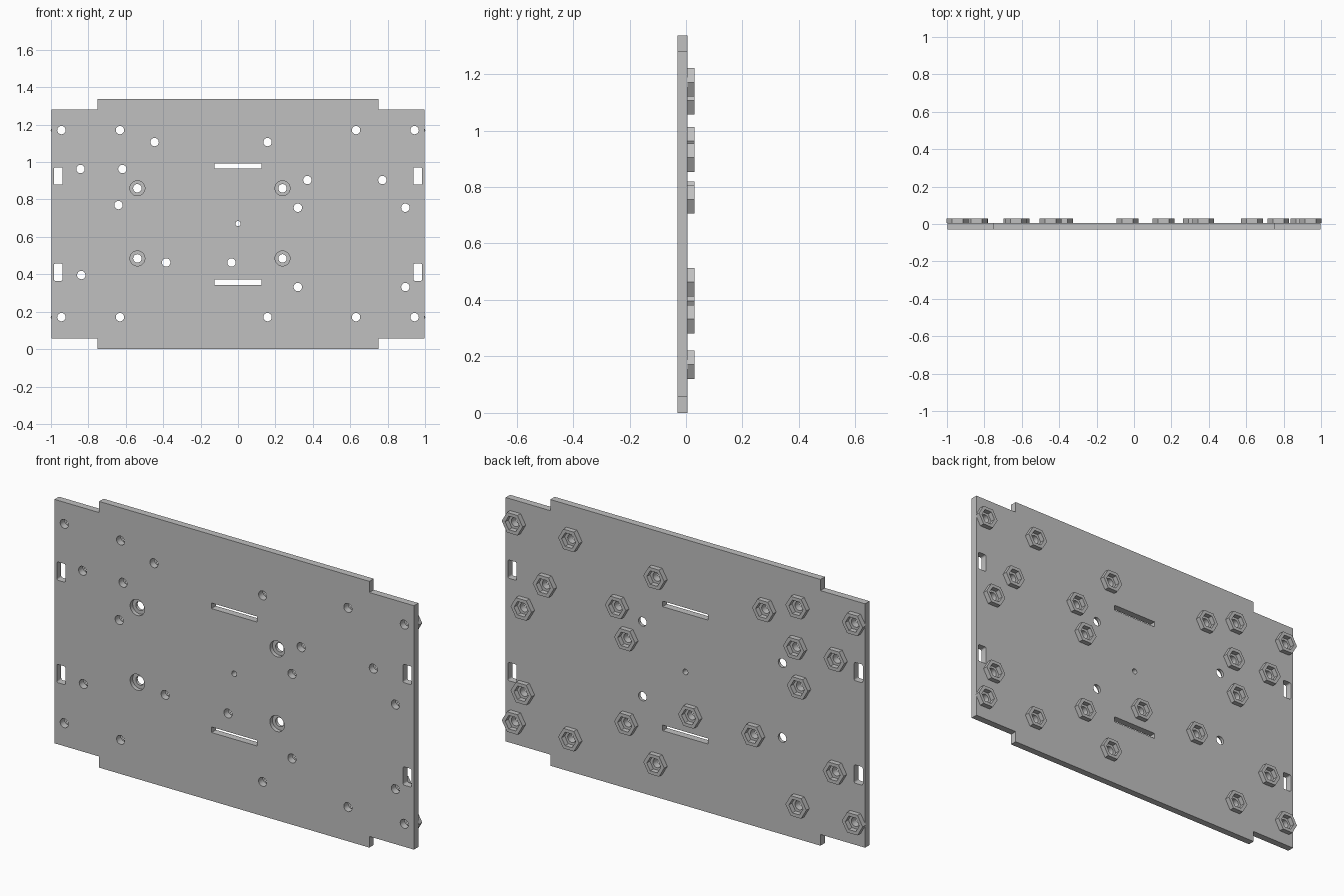
import bpy, bmesh, math

old = bpy.data.objects.get("Cube")
if old:
    bpy.data.objects.remove(old, do_unlink=True)

FRONT, FACE, BACK = -0.03, 0.005, 0.03   # plate front, plate back, socket rim
MID = 0.668                              # mid height of the plate

grey = bpy.data.materials.new("plain grey")
grey.use_nodes = True
grey.diffuse_color = (0.53, 0.53, 0.53, 1)
grey.node_tree.nodes["Principled BSDF"].inputs["Base Color"].default_value = grey.diffuse_color


def ring(cx, cz, r, n):
    return [(cx + r * math.cos(i * math.tau / n), cz + r * math.sin(i * math.tau / n))
            for i in range(n)]


def rounded_box(cx, cz, w, h, r):
    pts = []
    for k, (sx, sz) in enumerate([(1, 1), (-1, 1), (-1, -1), (1, -1)]):
        for j in range(4):
            a = (k + j / 3) * math.pi / 2
            pts.append((cx + sx * (w / 2 - r) + r * math.cos(a),
                        cz + sz * (h / 2 - r) + r * math.sin(a)))
    return pts


def prism(bm, outline, y0, y1):
    a = [bm.verts.new((x, y0, z)) for x, z in outline]
    b = [bm.verts.new((x, y1, z)) for x, z in outline]
    bm.faces.new(a)
    bm.faces.new(b[::-1])
    for i in range(len(a)):
        j = (i + 1) % len(a)
        bm.faces.new((a[j], a[i], b[i], b[j]))


def make_object(name, bm):
    bmesh.ops.recalc_face_normals(bm, faces=bm.faces)
    mesh = bpy.data.meshes.new(name)
    bm.to_mesh(mesh)
    bm.free()
    mesh.materials.append(grey)
    obj = bpy.data.objects.new(name, mesh)
    bpy.context.scene.collection.objects.link(obj)
    return obj


# Screw hole centres, grouped by height
rows = {
    1.171: (-0.944, -0.631, 0.631, 0.944),
    1.107: (-0.446, 0.158),
    0.963: (-0.842, -0.618),
    0.904: (0.371, 0.772),
    0.77: (-0.639,),
    0.756: (0.32, 0.895),
    0.463: (-0.384, -0.035),
    0.396: (-0.838,),
    0.332: (0.32, 0.895),
    0.171: (-0.944, -0.631, 0.158, 0.631, 0.944),
}
screws = [(x, z) for z, xs in rows.items() for x in xs]
mounts = [(x, z) for x in (-0.538, 0.238) for z in (0.485, 0.86)]

# Plate with stepped corners
bm = bmesh.new()
quarter = [(0.998, 0.612), (0.75, 0.612), (0.75, MID)]
outline = []
for sx, sz, step in [(1, 1, 1), (-1, 1, -1), (-1, -1, 1), (1, -1, -1)]:
    outline += [(sx * x, MID + sz * z) for x, z in quarter[::step]]
prism(bm, outline, FRONT, FACE)
plate = make_object("mounting_plate", bm)

# Through holes and slots
holes = bmesh.new()
for x, z in screws + mounts:
    prism(holes, ring(x, z, 0.0225, 24), -0.1, 0.1)
prism(holes, ring(0, 0.671, 0.014, 16), -0.1, 0.1)
for s in (-1, 1):
    prism(holes, rounded_box(0, MID + s * 0.311, 0.252, 0.028, 0.002), -0.1, 0.1)
    for t in (-1, 1):
        prism(holes, rounded_box(s * 0.961, MID + t * 0.257, 0.048, 0.092, 0.008), -0.1, 0.1)

# Shallow round recesses in the front face
bores = bmesh.new()
for x, z in mounts:
    prism(bores, ring(x, z, 0.04, 32), -0.1, FRONT + 0.02)

cutters = [make_object("hole_cutter", holes), make_object("recess_cutter", bores)]
for cutter in cutters:
    cutter.hide_render = True
    mod = plate.modifiers.new(cutter.name, 'BOOLEAN')
    mod.operation = 'DIFFERENCE'
    mod.solver = 'EXACT'
    mod.object = cutter
bpy.context.view_layer.update()
solid = plate.evaluated_get(bpy.context.evaluated_depsgraph_get())
cut_mesh = bpy.data.meshes.new_from_object(solid)
plate.modifiers.clear()
plate.data = cut_mesh
for cutter in cutters:
    bpy.data.objects.remove(cutter, do_unlink=True)

bpy.ops.object.select_all(action='DESELECT')
plate.select_set(True)
bpy.context.view_layer.objects.active = plate
bpy.ops.object.shade_smooth_by_angle(angle=math.radians(30))

# Hexagonal nut sockets on the back, sharing one mesh
bm = bmesh.new()
loops = [[bm.verts.new((x, y, z)) for x, z in ring(0, 0, r, 6)]
         for r, y in [(0.058, FACE), (0.058, BACK), (0.039, BACK), (0.039, FACE)]]
for a, b in zip(loops, loops[1:] + loops[:1]):
    for i in range(6):
        j = (i + 1) % 6
        bm.faces.new((a[i], a[j], b[j], b[i]))
socket = make_object("nut_socket", bm)
for i, (x, z) in enumerate(screws):
    obj = socket
    if i:
        obj = bpy.data.objects.new("nut_socket", socket.data)
        bpy.context.scene.collection.objects.link(obj)
    obj.location = (x, 0, z)
